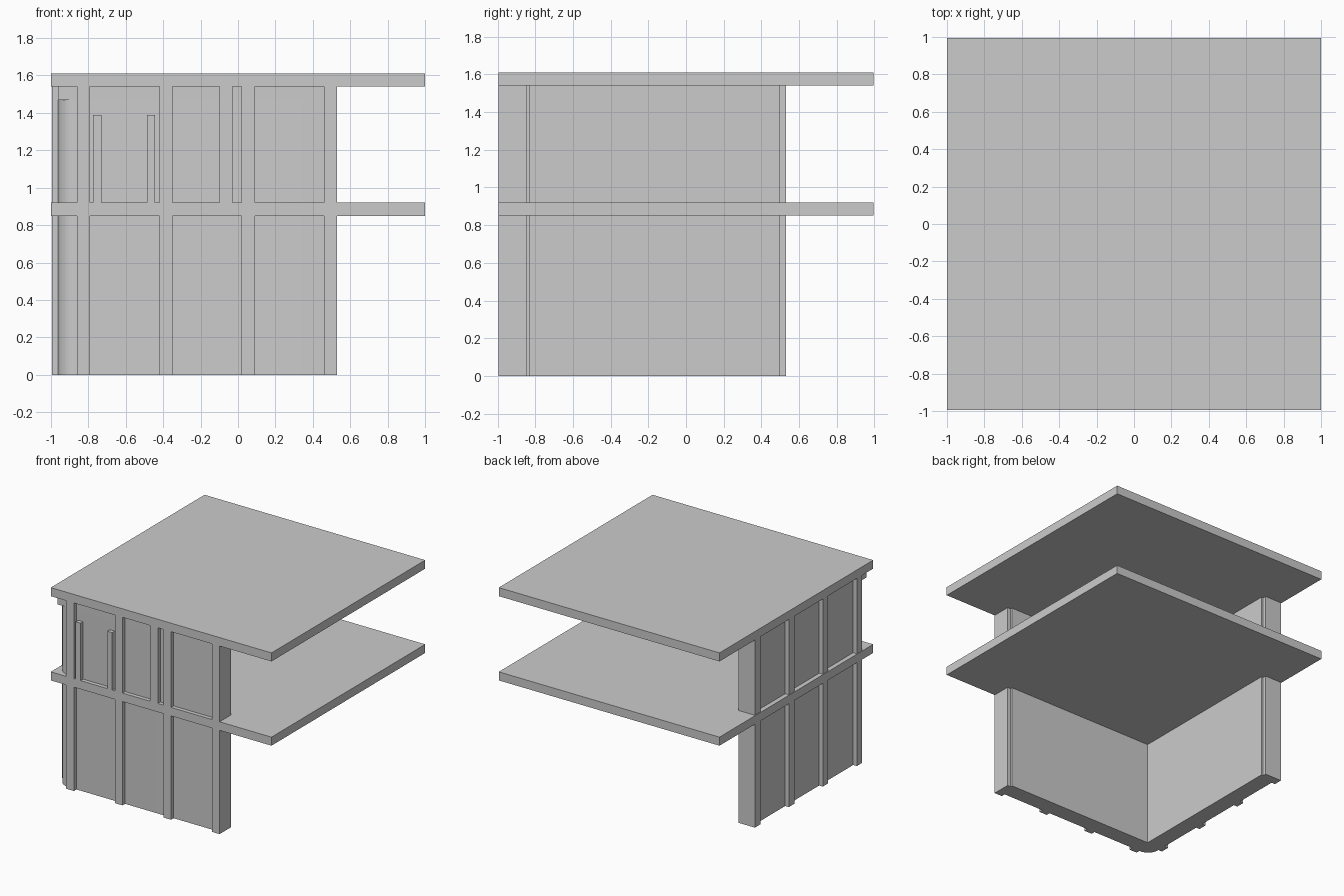
import bpy, bmesh, math

if "Cube" in bpy.data.objects:
    bpy.data.objects.remove(bpy.data.objects["Cube"])

FACE = -0.995            # outer face of the columns
WALL_OUT, WALL_IN = -0.962, -0.828
WALL_END = 0.50
FLOORS = [("lower", 0.0, 0.85), ("upper", 0.92, 1.54)]


def prism(name, profile, z0, z1, smooth=False):
    """Extrude a plan outline between two heights."""
    bm = bmesh.new()
    base = bm.faces.new([bm.verts.new((x, y, z0)) for x, y in profile])
    ext = bmesh.ops.extrude_face_region(bm, geom=[base])
    top = [v for v in ext["geom"] if isinstance(v, bmesh.types.BMVert)]
    bmesh.ops.translate(bm, verts=top, vec=(0, 0, z1 - z0))
    bmesh.ops.recalc_face_normals(bm, faces=bm.faces)
    mesh = bpy.data.meshes.new(name)
    bm.to_mesh(mesh)
    bm.free()
    ob = bpy.data.objects.new(name, mesh)
    bpy.context.collection.objects.link(ob)
    if smooth:
        bpy.ops.object.select_all(action='DESELECT')
        ob.select_set(True)
        bpy.context.view_layer.objects.active = ob
        bpy.ops.object.shade_smooth_by_angle(angle=math.radians(30))
    return ob


def box(name, x0, x1, y0, y1, z0, z1):
    return prism(name, [(x0, y0), (x1, y0), (x1, y1), (x0, y1)], z0, z1)


def wall_profile(radius):
    """L-shaped wall plan, with an optional rounded outer corner."""
    pts = [(WALL_END, WALL_OUT), (WALL_END, WALL_IN), (WALL_IN, WALL_IN),
           (WALL_IN, WALL_END), (WALL_OUT, WALL_END)]
    if radius:
        c = WALL_OUT + radius
        for i in range(9):
            a = math.pi + math.pi / 2 * i / 8
            pts.append((c + radius * math.cos(a), c + radius * math.sin(a)))
    else:
        pts.append((WALL_OUT, WALL_OUT))
    return pts


# Floor and roof slabs
box("floor_slab", -1, 1, -0.995, 0.995, 0.85, 0.92)
box("roof_slab", -1, 1, -0.995, 0.995, 1.54, 1.61)

# Corner walls, rounded below and square just under the roof
prism("lower_wall", wall_profile(0.095), 0.0, 0.85, True)
prism("upper_wall", wall_profile(0.095), 0.92, 1.47, True)
prism("upper_wall_head", wall_profile(0), 1.47, 1.54)

# Columns on both facades; the last one closes the wall end
for label, z0, z1 in FLOORS:
    for i in range(4):
        a = -0.86 + 0.44 * i
        b = a + 0.07
        d = -0.845
        box(f"{label}_front_column_{i}", a, b, FACE, d, z0, z1)
        box(f"{label}_side_column_{i}", FACE, d, a, b, z0, z1)

# Extra posts on the upper front facade
for name, a, b, z1 in [("short_post_left", -0.775, -0.73, 1.39),
                       ("short_post_right", -0.487, -0.443, 1.39),
                       ("extra_column", -0.10, -0.03, 1.54)]:
    box(name, a, b, FACE, -0.90, 0.92, z1)
